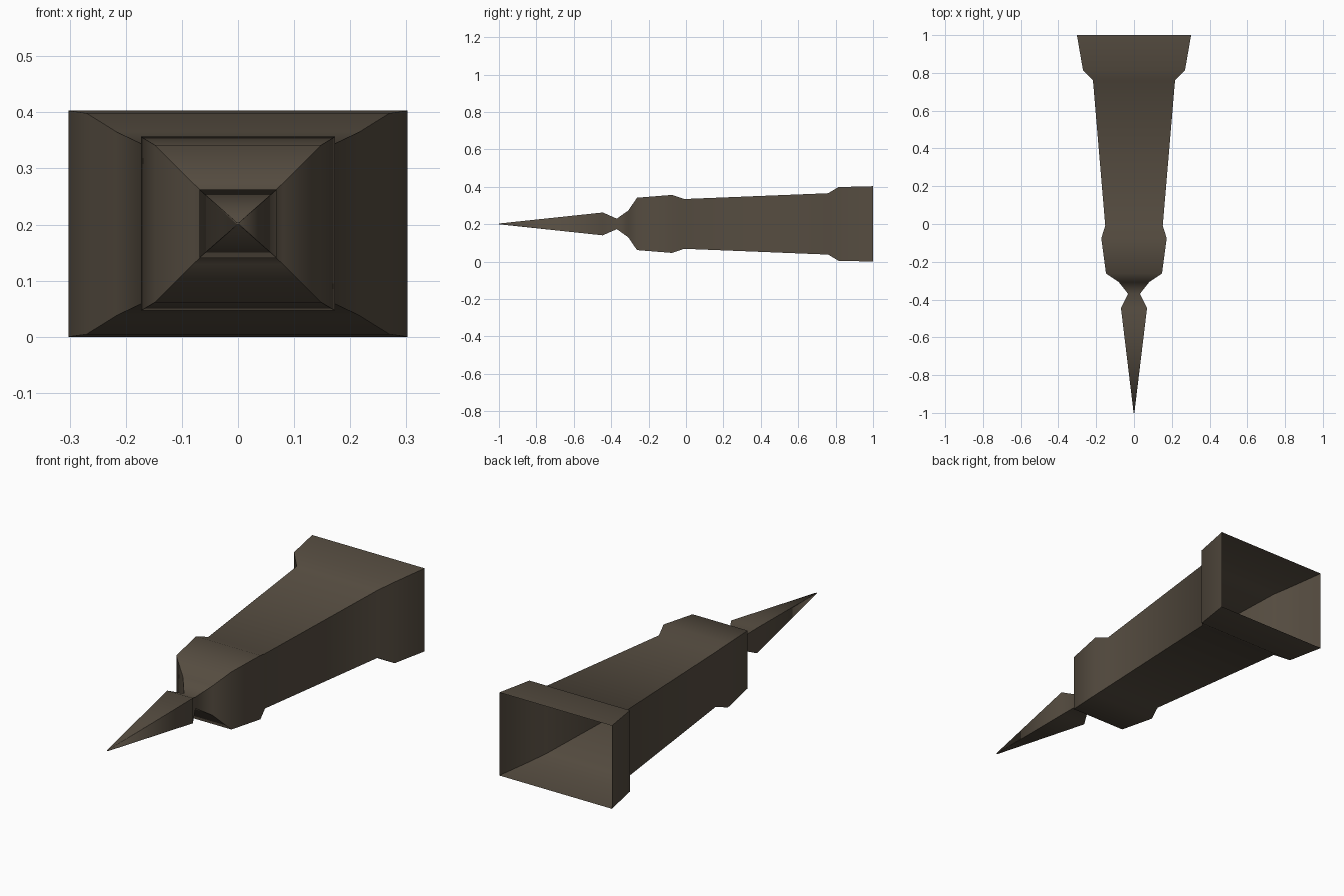
import bpy
import bmesh

cube = bpy.data.objects.get("Cube")
if cube:
    bpy.data.objects.remove(cube, do_unlink=True)

# Single dull brown material
brown = bpy.data.materials.new("dark_brown")
brown.use_nodes = True
colour = (0.092, 0.073, 0.052, 1.0)
brown.diffuse_color = colour
bsdf = next(n for n in brown.node_tree.nodes if n.type == 'BSDF_PRINCIPLED')
bsdf.inputs["Base Color"].default_value = colour
bsdf.inputs["Roughness"].default_value = 0.8

MID_Z = 0.2015

# Profile from the open socket to the point: (y, half width, half height)
PROFILE = [
    (1.0, 0.302, 0.2015),
    (0.815, 0.27, 0.197),
    (0.76, 0.217, 0.164),
    (-0.01, 0.152, 0.133),
    (-0.075, 0.173, 0.155),
    (-0.262, 0.148, 0.14),
    (-0.308, 0.08, 0.072),
    (-0.37, 0.031, 0.028),
    (-0.445, 0.069, 0.061),
    (-1.0, 0.002, 0.002),
]


def loft_rectangles(name, profile):
    """Bridge rectangular rings; leave the first open and cap the last."""
    bm = bmesh.new()
    rings = []
    for y, w, h in profile:
        corners = ((-w, -h), (w, -h), (w, h), (-w, h))
        rings.append([bm.verts.new((x, y, MID_Z + z)) for x, z in corners])
    for a, b in zip(rings, rings[1:]):
        for i in range(4):
            j = (i + 1) % 4
            bm.faces.new((a[i], a[j], b[j], b[i]))
            # Corner edges along the length stay crisp
            bm.edges.get((a[i], b[i])).smooth = False
    bm.faces.new(rings[-1])
    bmesh.ops.recalc_face_normals(bm, faces=bm.faces)
    for face in bm.faces:
        face.smooth = True
    # Normals must point outward on this open shell
    bm.normal_update()
    tip = min(bm.faces, key=lambda f: f.calc_center_median().y)
    if tip.normal.y > 0:
        bmesh.ops.reverse_faces(bm, faces=bm.faces)
    mesh = bpy.data.meshes.new(name)
    bm.to_mesh(mesh)
    bm.free()
    mesh.materials.append(brown)
    obj = bpy.data.objects.new(name, mesh)
    bpy.context.collection.objects.link(obj)
    return obj


# Hollow tapered body with collar, neck and spike
loft_rectangles("spiked_socket", PROFILE)
